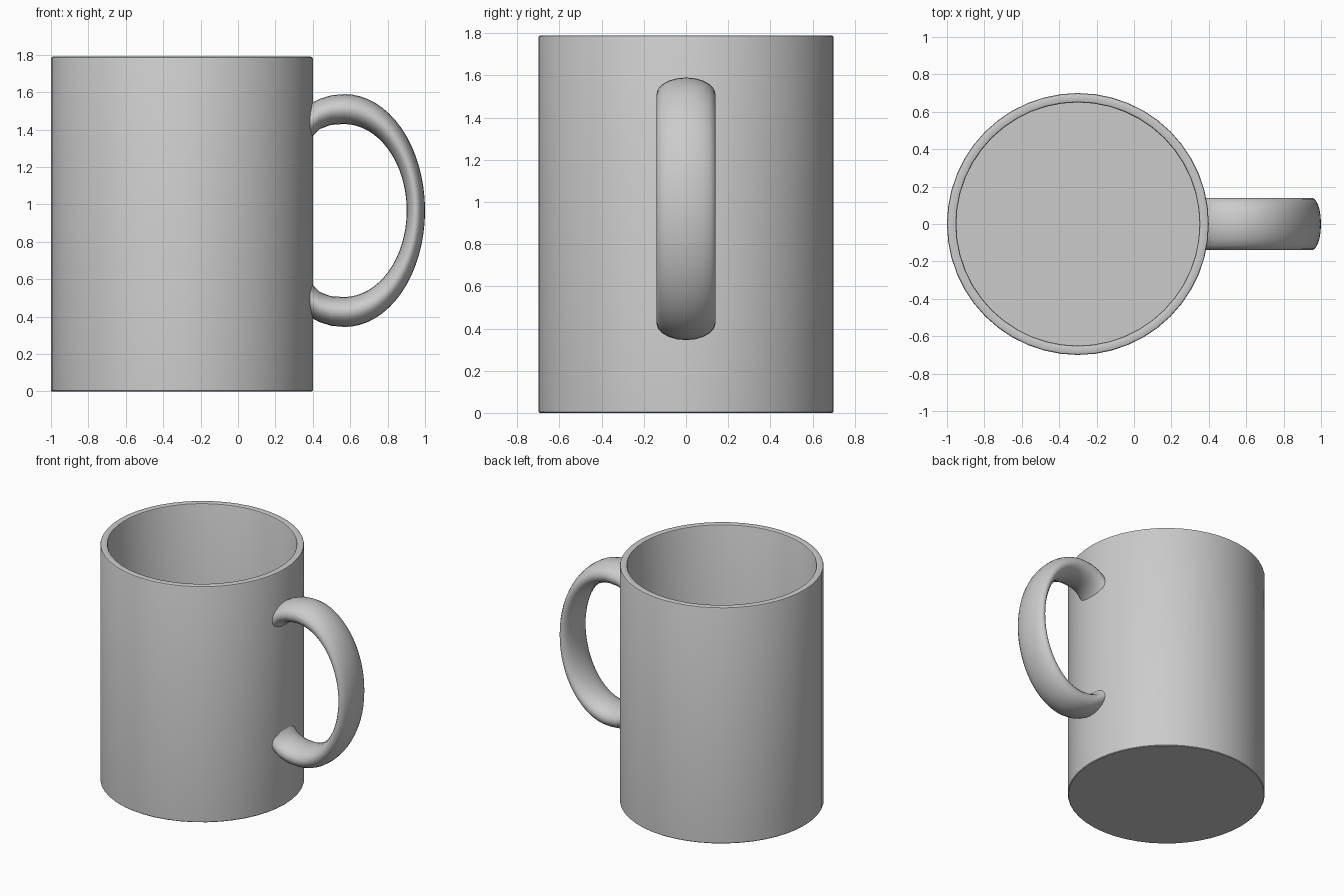
import bpy, bmesh
from math import sin, cos, pi
from mathutils import Vector

if "Cube" in bpy.data.objects:
    bpy.data.objects.remove(bpy.data.objects["Cube"])

CX, SIDES = -0.3, 48
MID = 0.9675


def finish(bm, name, angle):
    bmesh.ops.recalc_face_normals(bm, faces=bm.faces)
    me = bpy.data.meshes.new(name)
    bm.to_mesh(me)
    bm.free()
    ob = bpy.data.objects.new(name, me)
    bpy.context.collection.objects.link(ob)
    bpy.ops.object.select_all(action='DESELECT')
    ob.select_set(True)
    bpy.context.view_layer.objects.active = ob
    bpy.ops.object.shade_smooth_by_angle(angle=angle)
    return ob


def skin(bm, rings):
    # bridge successive closed rings with quads and cap both ends
    vs = [[bm.verts.new(p) for p in r] for r in rings]
    n = len(vs[0])
    for a, b in zip(vs, vs[1:]):
        for i in range(n):
            j = (i + 1) % n
            bm.faces.new((a[i], a[j], b[j], b[i]))
    bm.faces.new(vs[0])
    bm.faces.new(vs[-1])


# Mug body: outer wall, softened rim, inner wall and floor
profile = [(0.695, 0), (0.70, 0.005), (0.70, 1.78), (0.697, 1.787), (0.69, 1.79),
           (0.66, 1.79), (0.653, 1.787), (0.65, 1.78), (0.65, 0.05)]
bm = bmesh.new()
skin(bm, [[(CX + r * cos(2 * pi * i / SIDES), r * sin(2 * pi * i / SIDES), z)
           for i in range(SIDES)] for r, z in profile])
finish(bm, "mug_body", 0.6)

# Handle: outer and inner side-view curves, mirrored about mid height
ends = [((0.365, 1.520), (0.375, 1.325)), ((0.40, 1.545), (0.40, 1.365)),
        ((0.435, 1.564), (0.435, 1.402)), ((0.50, 1.584), (0.495, 1.425))]
top = [(Vector(o), Vector(i)) for o, i in ends]
STEPS = 16
for k in range(STEPS + 1):
    t = pi / 2 * (1 - k / STEPS)
    top.append((Vector((0.57 + 0.43 * cos(t), MID + 0.6225 * sin(t))),
                Vector((0.565 + 0.337 * cos(t), MID + 0.4625 * sin(t)))))


def flip(v):
    return Vector((v.x, 2 * MID - v.y))


pairs = top + [(flip(o), flip(i)) for o, i in reversed(top[:-1])]

# Oval cross-section spanning each outer/inner pair
rings = []
for o, i in pairs:
    c, h = (o + i) / 2, (o - i) / 2
    ring = []
    for k in range(20):
        a = 2 * pi * k / 20
        p = c + h * cos(a)
        ring.append((p.x, 0.14 * sin(a), p.y))
    rings.append(ring)
bm = bmesh.new()
skin(bm, rings)
finish(bm, "handle", 0.9)
